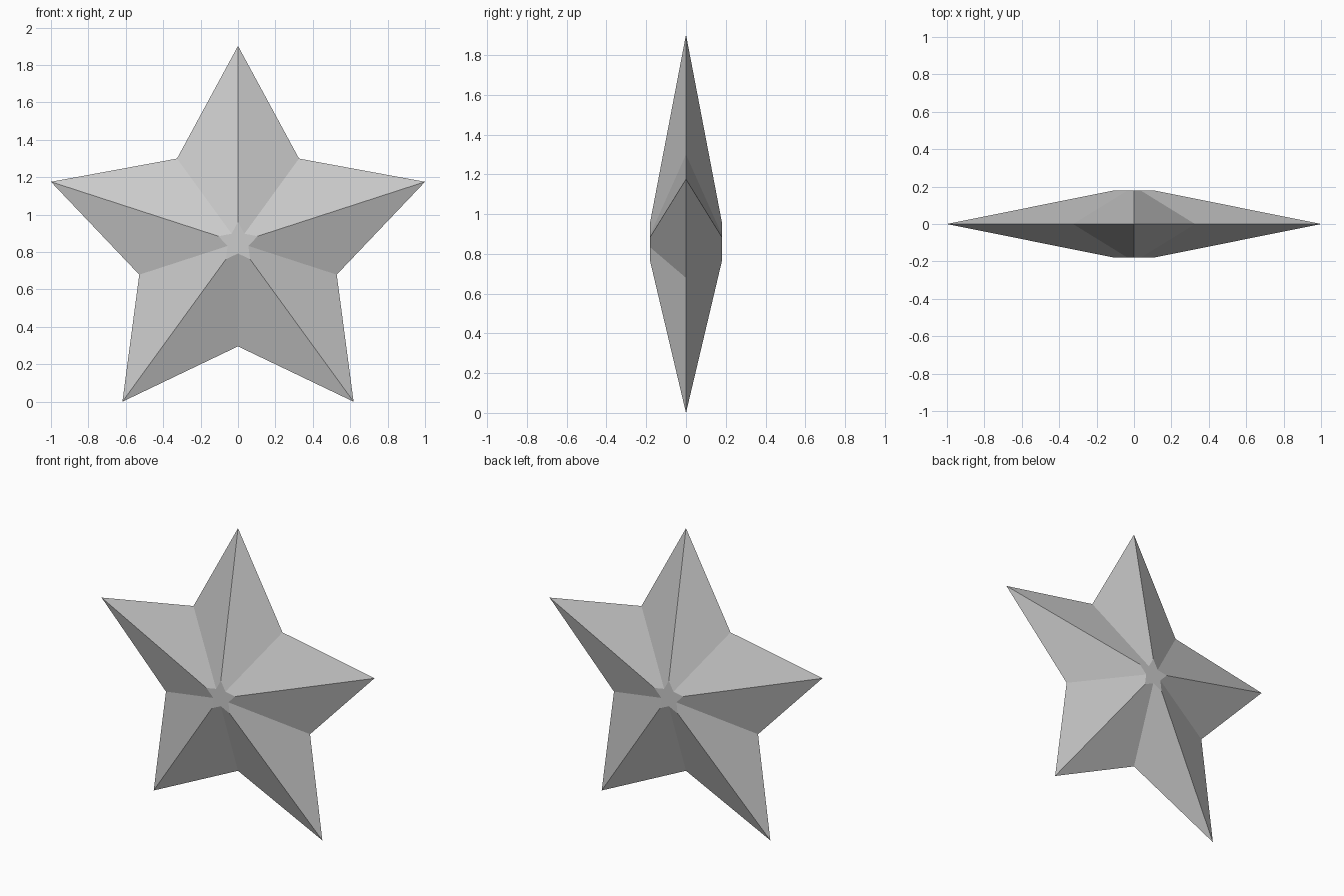
import bpy
from math import sin, cos, pi

if "Cube" in bpy.data.objects:
    bpy.data.objects.remove(bpy.data.objects["Cube"])

R_OUT, R_IN = 1.0515, 0.555      # tip and notch radii
CENTRE_Z = R_OUT * cos(pi / 5)   # lower tips rest on z = 0
HALF_DEPTH, CAP_SCALE = 0.18, 0.105


def star_ring(scale, y):
    """Ten alternating tip / notch points in the XZ plane, starting at the top."""
    pts = []
    for i in range(10):
        r = scale * (R_OUT if i % 2 == 0 else R_IN)
        a = i * pi / 5
        pts.append((r * sin(a), y, CENTRE_Z + r * cos(a)))
    return pts


# Front cap, wide rim, back cap
verts = star_ring(CAP_SCALE, -HALF_DEPTH) + star_ring(1, 0) + star_ring(CAP_SCALE, HALF_DEPTH)
verts += [(0, -HALF_DEPTH, CENTRE_Z), (0, HALF_DEPTH, CENTRE_Z)]

faces = []
for i in range(10):
    j = (i + 1) % 10
    # Sloping facets on both sides
    for base in (0, 10):
        faces.append((base + j, base + i, base + 10 + i, base + 10 + j))
    # Small flat star caps
    faces.append((30, i, j))
    faces.append((31, 20 + j, 20 + i))

mesh = bpy.data.meshes.new("star")
mesh.from_pydata(verts, [], faces)
mesh.validate()

# Consistent outward normals
import bmesh
bm = bmesh.new()
bm.from_mesh(mesh)
bmesh.ops.recalc_face_normals(bm, faces=bm.faces)
bm.to_mesh(mesh)
bm.free()

star = bpy.data.objects.new("star", mesh)
bpy.context.collection.objects.link(star)
